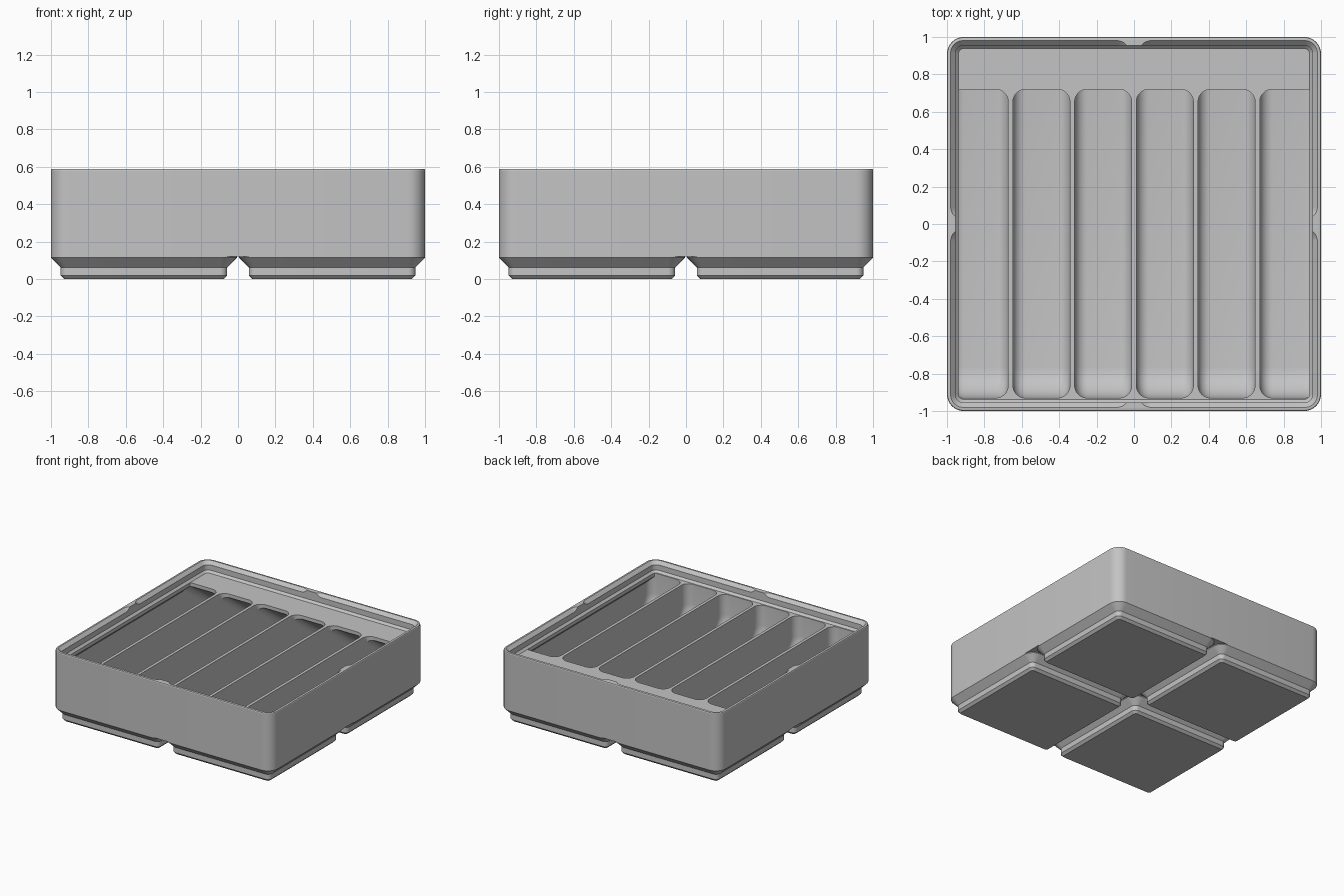
import bpy, bmesh
from math import sin, cos, pi, radians

cube = bpy.data.objects.get("Cube")
if cube:
    bpy.data.objects.remove(cube, do_unlink=True)

grey = bpy.data.materials.new("light_grey_plastic")
grey.use_nodes = True
colour = (0.55, 0.55, 0.55, 1)
grey.diffuse_color = colour
grey.node_tree.nodes["Principled BSDF"].inputs["Base Color"].default_value = colour

CELL = 0.503      # centre of each grid cell
TOP = 0.589       # rim height
DECK = 0.503      # height of the divider tops


def add_object(name, bm):
    bmesh.ops.remove_doubles(bm, verts=bm.verts, dist=1e-5)
    bmesh.ops.recalc_face_normals(bm, faces=bm.faces)
    mesh = bpy.data.meshes.new(name)
    bm.to_mesh(mesh)
    bm.free()
    mesh.materials.append(grey)
    obj = bpy.data.objects.new(name, mesh)
    bpy.context.collection.objects.link(obj)
    return obj


def skin(bm, rings):
    """Join closed rings of points into a capped solid."""
    loops = [[bm.verts.new(p) for p in ring] for ring in rings]
    for a, b in zip(loops, loops[1:]):
        for i in range(len(a)):
            j = (i + 1) % len(a)
            bm.faces.new((a[i], a[j], b[j], b[i]))
    bm.faces.new(loops[0][::-1])
    bm.faces.new(loops[-1])


def rounded_square(half, radius, z, cx, cy, steps=8):
    ring = []
    for k, (sx, sy) in enumerate(((1, 1), (-1, 1), (-1, -1), (1, -1))):
        for s in range(steps + 1):
            t = (k + s / steps) * pi / 2
            ring.append((cx + sx * (half - radius) + radius * cos(t),
                         cy + sy * (half - radius) + radius * sin(t), z))
    return ring


def square_loft(bm, levels, cx=0, cy=0):
    """Levels are (z, half width, corner radius)."""
    skin(bm, [rounded_square(h, r, z, cx, cy) for z, h, r in levels])


def inset_loft(name, levels):
    """Levels are (z, inset from the outer wall)."""
    bm = bmesh.new()
    square_loft(bm, [(z, 1 - i, 0.09 - i) for z, i in levels])
    return add_object(name, bm)


def cell_lofts(name, levels):
    bm = bmesh.new()
    for sx in (-1, 1):
        for sy in (-1, 1):
            square_loft(bm, levels, sx * CELL, sy * CELL)
    return add_object(name, bm)


def apply_boolean(target, cutter, operation):
    mod = target.modifiers.new("cut", 'BOOLEAN')
    mod.operation = operation
    mod.solver = 'EXACT'
    mod.object = cutter
    bpy.context.view_layer.objects.active = target
    bpy.ops.object.modifier_apply(modifier=mod.name)
    bpy.data.objects.remove(cutter, do_unlink=True)


# Compartment: scooped front, filleted floor, label shelf over the back
FILLET = 0.067
SLOPE = radians(36)


def pocket_ring(x, d):
    # arcs: centre y, centre z, base radius, start angle, end angle, steps
    arcs = ((-0.765, 0.337, 0.098, 180, 270, 10),
            (0.91, 0.239, 0, 270, 360, 6),
            (0.91, 0.253, 0, 0, 54, 4))
    ring = [(x, -0.863 - d, 0.7)]
    for cy, cz, base, a, b, steps in arcs:
        for s in range(steps + 1):
            t = radians(a + (b - a) * s / steps)
            ring.append((x, cy + (base + d) * cos(t), cz + (base + d) * sin(t)))
    miter = cos(SLOPE) / (1 + sin(SLOPE))
    ring.append((x, 0.653 + d, 0.44 + d * miter))
    ring.append((x, 0.653 + d, 0.7))
    return ring


def compartments(count=6, pitch=0.33, half=0.1525, steps=8):
    bm = bmesh.new()
    for i in range(count):
        cx = (i - (count - 1) / 2) * pitch
        rings = []
        for side in (-1, 1):
            part = []
            for s in range(steps + 1):
                t = s / steps * pi / 2
                x = cx + side * (half - FILLET + FILLET * cos(t))
                part.append(pocket_ring(x, max(FILLET * sin(t), 0.001)))
            rings += part if side < 0 else part[::-1]
        skin(bm, rings)
    return add_object("compartment_cutter", bm)


# Outer body with softened rim
body = inset_loft("bin_body", [(0.12, 0), (TOP - 0.008, 0),
                               (TOP - 0.002, 0.003), (TOP, 0.009)])

# Compartments stay behind the thin walls and below the rim overhang
pockets = compartments()
limit = inset_loft("wall_limit", [(0.13, 0.023), (0.435, 0.023),
                                  (0.474, 0.062), (0.515, 0.062)])
apply_boolean(pockets, limit, 'INTERSECT')
apply_boolean(body, pockets, 'DIFFERENCE')

# Stepped stacking rim, with small cusps where neighbouring cells meet
cavity = inset_loft("rim_cutter", [(DECK, 0.062), (DECK + 0.017, 0.045), (0.62, 0.045)])
apply_boolean(body, cavity, 'DIFFERENCE')
cells = cell_lofts("rim_cell_cutter", [(0.555, 0.4435, 0.032), (0.6, 0.4885, 0.077)])
apply_boolean(body, cells, 'DIFFERENCE')

# Four stepped feet
feet = cell_lofts("feet", [(0, 0.426, 0.019), (0.019, 0.445, 0.038),
                           (0.062, 0.445, 0.038), (0.114, 0.497, 0.09),
                           (0.12, 0.497, 0.09)])

# Smooth fillets, crisp edges
for obj in (body, feet):
    bpy.ops.object.select_all(action='DESELECT')
    obj.select_set(True)
    bpy.context.view_layer.objects.active = obj
    bpy.ops.object.shade_smooth_by_angle(angle=radians(25))
